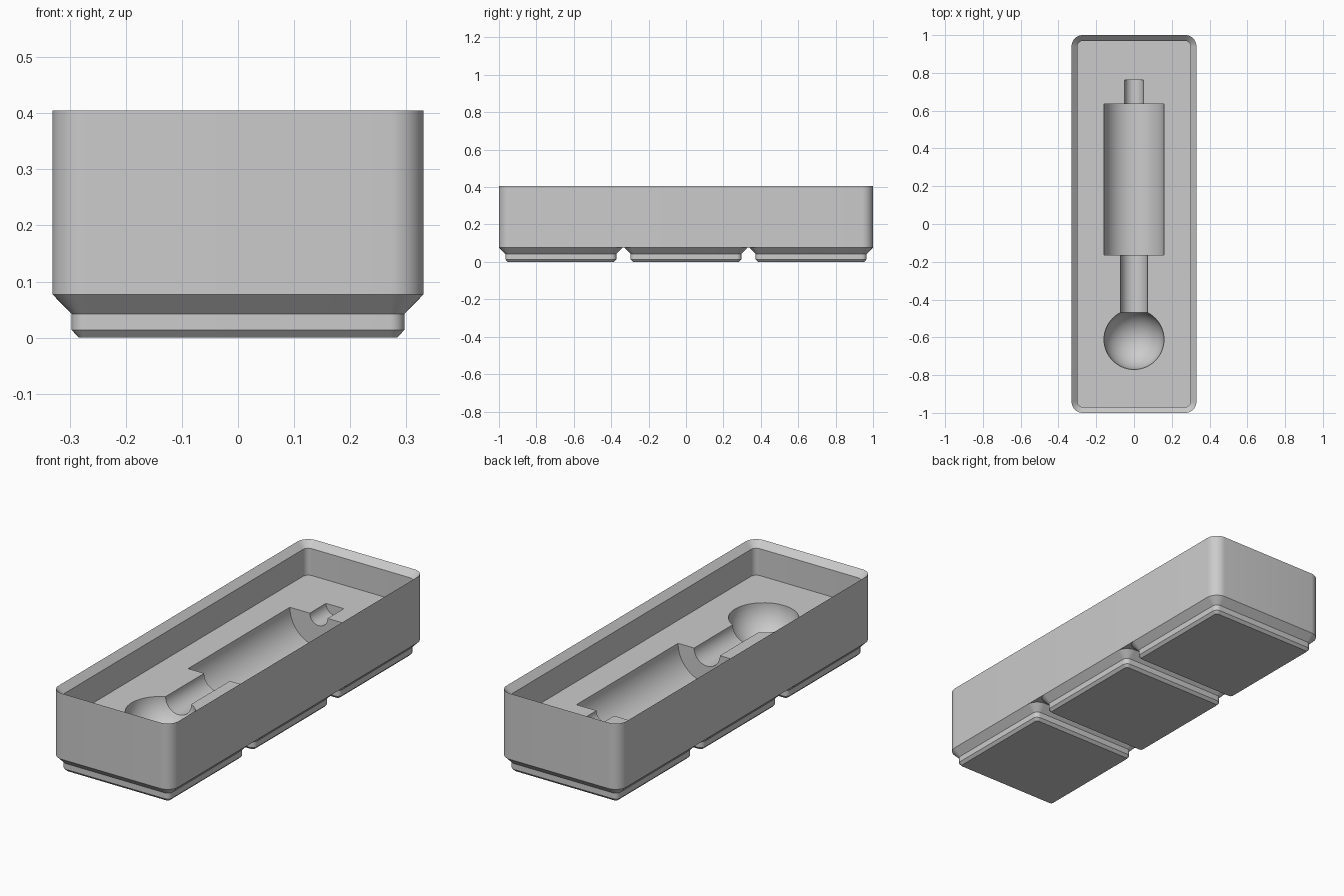
import bpy, bmesh, math

if "Cube" in bpy.data.objects:
    bpy.data.objects.remove(bpy.data.objects["Cube"])

PITCH = 0.6693            # spacing of the feet
HX, HY = 0.3307, 1.0      # half size of the tray
FLOOR = 0.24              # height of the recessed floor

grey = bpy.data.materials.new("light_grey")
grey.diffuse_color = (0.6, 0.6, 0.6, 1)
grey.use_nodes = True
grey.node_tree.nodes["Principled BSDF"].inputs["Base Color"].default_value = grey.diffuse_color


def finish(name, bm):
    bmesh.ops.recalc_face_normals(bm, faces=bm.faces)
    mesh = bpy.data.meshes.new(name)
    bm.to_mesh(mesh)
    bm.free()
    mesh.materials.append(grey)
    obj = bpy.data.objects.new(name, mesh)
    bpy.context.collection.objects.link(obj)
    return obj


def smooth(obj):
    bpy.ops.object.select_all(action='DESELECT')
    obj.select_set(True)
    bpy.context.view_layer.objects.active = obj
    bpy.ops.object.shade_smooth_by_angle(angle=math.radians(30))


def bridge(bm, rings, closed=True):
    for a, b in zip(rings, rings[1:]):
        n = len(a)
        for i in range(n):
            j = (i + 1) % n
            bm.faces.new((a[i], a[j], b[j], b[i]))


def rounded_loft(name, hx, hy, levels, y=0, seg=10):
    """Stack rounded rectangles; each level is (inset, corner radius, z)."""
    bm = bmesh.new()
    rings = []
    for inset, r, z in levels:
        ring = []
        for k, (sx, sy) in enumerate(((1, 1), (-1, 1), (-1, -1), (1, -1))):
            for i in range(seg + 1):
                a = math.pi / 2 * (k + i / seg)
                ring.append(bm.verts.new((sx * (hx - inset - r) + r * math.cos(a),
                                          y + sy * (hy - inset - r) + r * math.sin(a), z)))
        rings.append(ring)
    bridge(bm, rings)
    bm.faces.new(rings[0])
    bm.faces.new(rings[-1])
    return finish(name, bm)


# Tray body with sloped rim and recessed floor
tray = rounded_loft("tray_body", HX, HY, [
    (0, 0.06, 0.077), (0, 0.06, 0.405), (0.031, 0.029, 0.374), (0.031, 0.029, FLOOR)])

# Turned tool shape: ball, neck, barrel, tip, revolved about a y axis on the floor
BALL_Y, R, NECK = -0.611, 0.159, 0.071
end = math.pi - math.asin(NECK / R)
profile = [(BALL_Y - R * math.cos(end * i / 24), R * math.sin(end * i / 24)) for i in range(1, 25)]
profile += [(-0.165, NECK), (-0.165, R), (0.635, R), (0.635, 0.049), (0.763, 0.049)]
bm = bmesh.new()
N = 64
rings = [[bm.verts.new((r * math.cos(2 * math.pi * i / N), y, FLOOR + r * math.sin(2 * math.pi * i / N)))
          for i in range(N)] for y, r in profile]
bridge(bm, rings)
bm.faces.new(rings[0])
bm.faces.new(rings[-1])
cutter = finish("tool_cutter", bm)
cutter.hide_render = True

# Sink the tool shape into the floor
mod = tray.modifiers.new("tool_recess", 'BOOLEAN')
mod.operation, mod.solver, mod.object = 'DIFFERENCE', 'EXACT', cutter
bpy.context.view_layer.objects.active = tray
bpy.ops.object.modifier_apply(modifier=mod.name)
bpy.data.objects.remove(cutter)
smooth(tray)

# Three stepped feet
for i, label in enumerate(("front", "middle", "back")):
    foot = rounded_loft(label + "_foot", HX, HX, [
        (0.047, 0.013, 0), (0.0343, 0.0257, 0.0135), (0.0343, 0.0257, 0.0425), (0, 0.06, 0.077)],
        y=(i - 1) * PITCH)
    smooth(foot)
